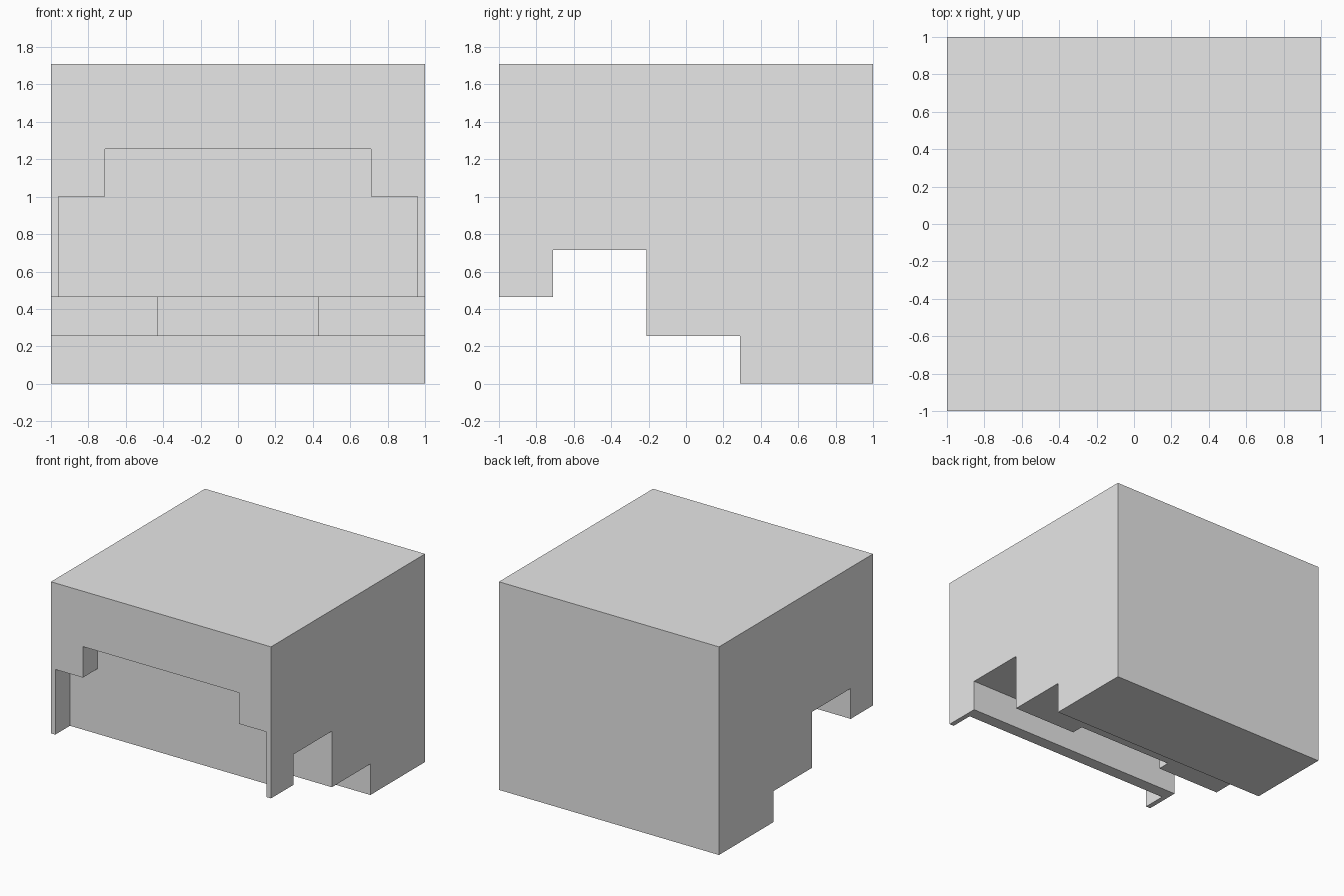
import bpy
import bmesh
from mathutils import Vector

cube = bpy.data.objects.get("Cube")
if cube:
    bpy.data.objects.remove(cube, do_unlink=True)

# Single plain grey material
grey = bpy.data.materials.new("plain grey")
grey.use_nodes = True
colour = (0.8, 0.8, 0.8, 1.0)
grey.diffuse_color = colour
grey.node_tree.nodes["Principled BSDF"].inputs["Base Color"].default_value = colour


def prism(name, profile, axis, start, end):
    """Extrude a flat profile along x (profile in y, z) or y (profile in x, z)."""
    bm = bmesh.new()
    if axis == "x":
        points = [(start, a, b) for a, b in profile]
        step = Vector((end - start, 0, 0))
    else:
        points = [(a, start, b) for a, b in profile]
        step = Vector((0, end - start, 0))
    face = bm.faces.new([bm.verts.new(p) for p in points])
    result = bmesh.ops.extrude_face_region(bm, geom=[face])
    moved = [g for g in result["geom"] if isinstance(g, bmesh.types.BMVert)]
    bmesh.ops.translate(bm, verts=moved, vec=step)
    bmesh.ops.recalc_face_normals(bm, faces=bm.faces)
    mesh = bpy.data.meshes.new(name)
    bm.to_mesh(mesh)
    bm.free()
    mesh.materials.append(grey)
    obj = bpy.data.objects.new(name, mesh)
    bpy.context.collection.objects.link(obj)
    return obj


def carve(target, cutter):
    """Subtract the cutter from the target, then discard the cutter."""
    cutter.hide_render = True
    mod = target.modifiers.new("carve", "BOOLEAN")
    mod.operation = "DIFFERENCE"
    mod.solver = "EXACT"
    mod.object = cutter
    bpy.context.view_layer.objects.active = target
    bpy.ops.object.modifier_apply(modifier=mod.name)
    bpy.data.objects.remove(cutter, do_unlink=True)


# Block body with stepped underside
side_profile = [
    (-1, 0.465), (-0.71, 0.465), (-0.71, 0.715), (-0.21, 0.715),
    (-0.21, 0.255), (0.29, 0.255), (0.29, 0), (1, 0),
    (1, 1.71), (-1, 1.71),
]
body = prism("stepped_block", side_profile, "x", -1, 1)

# Shallow stepped recess in the front, open at the bottom
half = [(0.96, 0.3), (0.96, 1.0), (0.71, 1.0), (0.71, 1.255)]
recess_profile = half + [(-x, z) for x, z in reversed(half)]
carve(body, prism("front_recess_cutter", recess_profile, "y", -1.2, -0.81))

# Shallow notch in the front of the middle step
notch_profile = [(-0.43, 0.1), (0.43, 0.1), (0.43, 0.715), (-0.43, 0.715)]
carve(body, prism("step_notch_cutter", notch_profile, "y", -0.4, -0.11))
